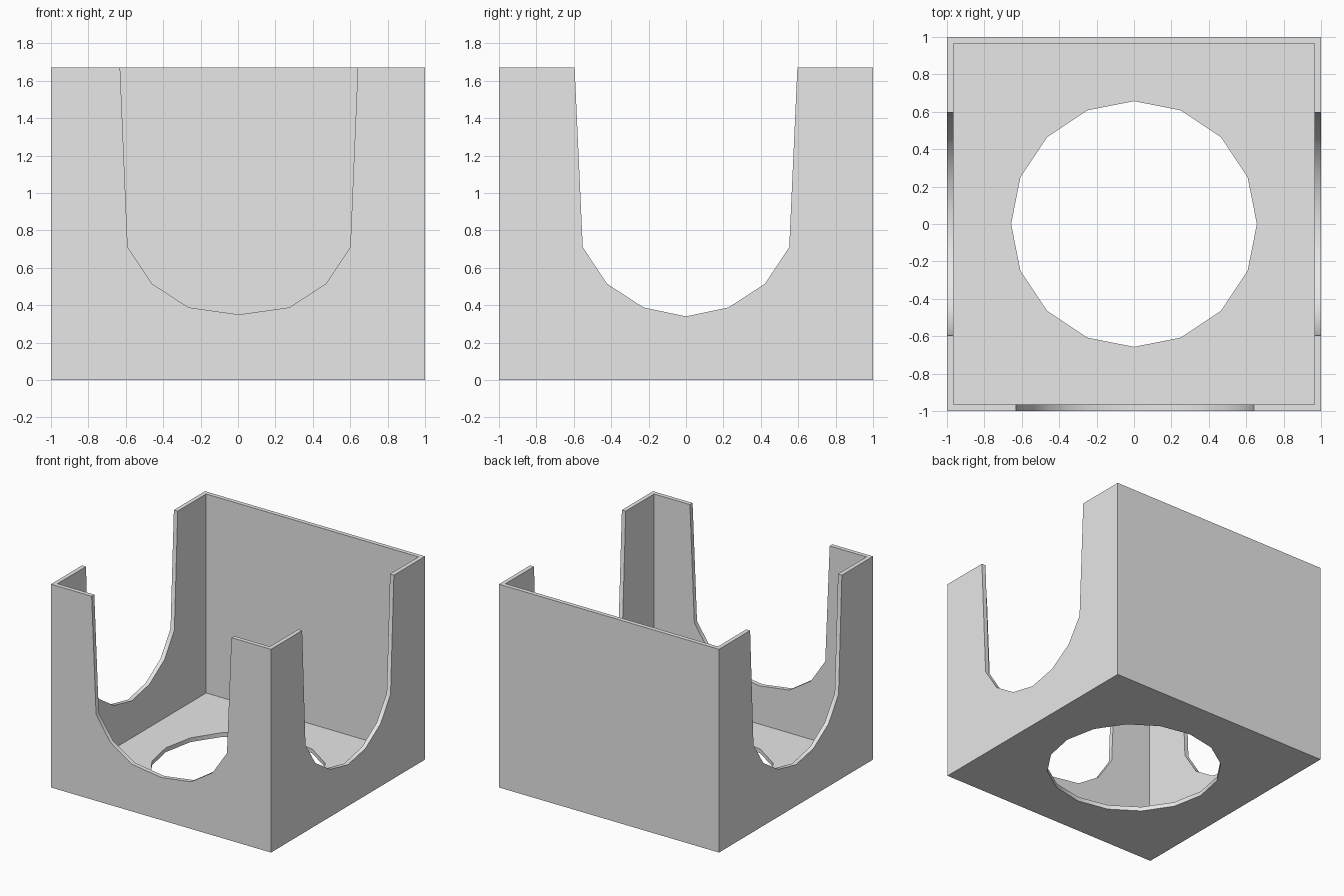
import bpy, math
from mathutils import Vector

cube = bpy.data.objects.get("Cube")
if cube:
    bpy.data.objects.remove(cube, do_unlink=True)

HEIGHT, WALL, TOP = 1.67, 0.035, 1.9

grey = bpy.data.materials.new("light_grey")
grey.use_nodes = True
grey.diffuse_color = (0.8, 0.8, 0.8, 1)
grey.node_tree.nodes["Principled BSDF"].inputs["Base Color"].default_value = grey.diffuse_color


def prism(name, outline, extrude):
    """Solid made by sweeping a closed 3D outline along a vector."""
    n = len(outline)
    a = [Vector(p) for p in outline]
    verts = a + [p + Vector(extrude) for p in a]
    faces = [list(range(n))[::-1], list(range(n, 2 * n))]
    faces += [[i, (i + 1) % n, n + (i + 1) % n, n + i] for i in range(n)]
    mesh = bpy.data.meshes.new(name)
    mesh.from_pydata(verts, [], faces)
    # Turn the sides outward whichever way the outline runs
    normal = sum((a[i].cross(a[(i + 1) % n]) for i in range(n)), Vector())
    if normal.dot(Vector(extrude)) < 0:
        mesh.flip_normals()
    obj = bpy.data.objects.new(name, mesh)
    bpy.context.collection.objects.link(obj)
    mesh.materials.append(grey)
    return obj


def square(r, z):
    return [(-r, -r, z), (r, -r, z), (r, r, z), (-r, r, z)]


def u_shape(half):
    """Mirror half of a U-shaped opening, bottom point first."""
    return [(-u, z) for u, z in half[:0:-1]] + half


# Open box and the solids to remove from it
box = prism("open_box", square(1, 0), (0, 0, HEIGHT))
cavity = prism("cavity_cutter", square(1 - WALL, WALL), (0, 0, TOP))

side = u_shape([(0, 0.34), (0.228, 0.388), (0.423, 0.515), (0.552, 0.71), (0.606, TOP)])
side_cut = prism("side_opening_cutter", [(-1.2, y, z) for y, z in side], (2.4, 0, 0))

front = u_shape([(0, 0.35), (0.27, 0.388), (0.465, 0.515), (0.595, 0.71), (0.645, TOP)])
front_cut = prism("front_opening_cutter", [(x + 0.005, -1.2, z) for x, z in front], (0, 0.6, 0))

ring = [i * math.tau / 16 for i in range(16)]
hole = prism("floor_hole_cutter",
             [(0.657 * math.cos(t), 0.657 * math.sin(t), -0.2) for t in ring], (0, 0, 0.4))

for cutter in (cavity, side_cut, front_cut, hole):
    mod = box.modifiers.new(cutter.name, "BOOLEAN")
    mod.operation, mod.solver, mod.object = "DIFFERENCE", "EXACT", cutter
    cutter.hide_render = True

# Apply the cuts and discard the cutters
bpy.ops.object.select_all(action="DESELECT")
box.select_set(True)
bpy.context.view_layer.objects.active = box
for mod in list(box.modifiers):
    bpy.ops.object.modifier_apply(modifier=mod.name)
for cutter in (cavity, side_cut, front_cut, hole):
    bpy.data.objects.remove(cutter, do_unlink=True)
bpy.ops.object.shade_smooth_by_angle(angle=math.radians(35))
